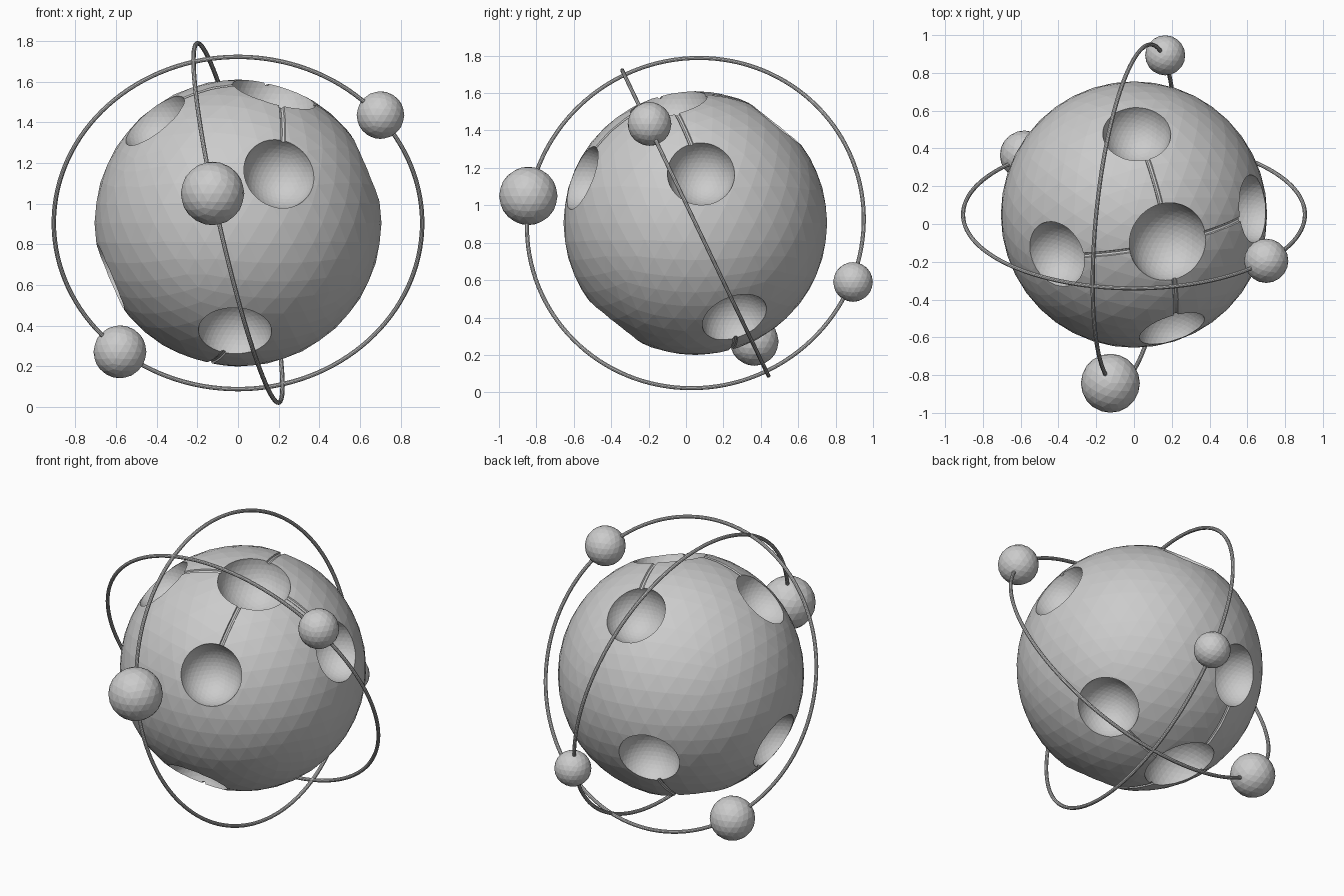
import bpy, bmesh, math
from mathutils import Vector

if "Cube" in bpy.data.objects:
    bpy.data.objects.remove(bpy.data.objects["Cube"])

CENTRE = Vector((0, 0.05, 0.905))
R = 0.705


def icosphere(name, loc, radius, sub):
    bpy.ops.mesh.primitive_ico_sphere_add(subdivisions=sub, radius=radius, location=loc)
    ob = bpy.context.object
    ob.name = name
    return ob


def groove_tube(a, b, radius, steps=20, sides=8):
    """Capped tube following the great circle from direction a to b."""
    a, b = a.normalized(), b.normalized()
    side = a.cross(b).normalized()
    bm = bmesh.new()
    rings = []
    for i in range(steps + 1):
        t = i / steps
        d = a.slerp(b, t)
        ring = []
        for k in range(sides):
            w = math.tau * k / sides
            ring.append(bm.verts.new(CENTRE + d * (R + radius * math.cos(w)) + side * radius * math.sin(w)))
        rings.append(ring)
    for r0, r1 in zip(rings, rings[1:]):
        for k in range(sides):
            n = (k + 1) % sides
            bm.faces.new((r0[k], r0[n], r1[n], r1[k]))
    bm.faces.new(rings[0])
    bm.faces.new(rings[-1][::-1])
    bmesh.ops.recalc_face_normals(bm, faces=bm.faces)
    me = bpy.data.meshes.new("groove_cutter")
    bm.to_mesh(me)
    bm.free()
    ob = bpy.data.objects.new("groove_cutter", me)
    bpy.context.collection.objects.link(ob)
    return ob


# Main body
body = icosphere("cratered_sphere", CENTRE, R, 4)

# Crater directions: one large pole crater and four around it, repeated on the far side
pole = Vector((0.18, -0.145, 0.64))
around = [Vector((0.2, -0.6, 0.24)), Vector((0.62, 0.03, 0.26)),
          Vector((-0.41, -0.21, 0.505)), Vector((0.015, 0.43, 0.535))]
cutters = []
for sign in (1, -1):
    p = pole * sign
    cutters.append(icosphere("crater_cutter", CENTRE + p.normalized() * R, 0.213, 4))
    for v in around:
        d = v * sign
        cutters.append(icosphere("crater_cutter", CENTRE + d.normalized() * R, 0.182, 4))
        cutters.append(groove_tube(p, d, 0.014))

# Carve craters and grooves
for c in cutters:
    c.hide_render = True
    m = body.modifiers.new("carve", 'BOOLEAN')
    m.operation = 'DIFFERENCE'
    m.solver = 'EXACT'
    m.object = c
bpy.context.view_layer.update()
carved = bpy.data.meshes.new_from_object(body.evaluated_get(bpy.context.evaluated_depsgraph_get()))
body.modifiers.clear()
body.data = carved
for c in cutters:
    bpy.data.objects.remove(c)

# Orbit rings
for name, normal in (("wide_orbit_ring", (0, 0.825, 0.395)), ("upright_orbit_ring", (0.97, -0.10, 0.22))):
    rot = Vector(normal).to_track_quat('Z', 'Y').to_euler()
    bpy.ops.mesh.primitive_torus_add(major_radius=0.905, minor_radius=0.011, major_segments=128,
                                     minor_segments=10, location=CENTRE, rotation=rot)
    bpy.context.object.name = name

# Moons riding on the rings
for name, loc, r in (("front_moon", (-0.125, -0.843, 1.05), 0.156),
                     ("back_moon", (0.165, 0.893, 0.59), 0.106),
                     ("upper_right_moon", (0.70, -0.195, 1.435), 0.117),
                     ("lower_left_moon", (-0.58, 0.365, 0.272), 0.13)):
    icosphere(name, loc, r, 3)
